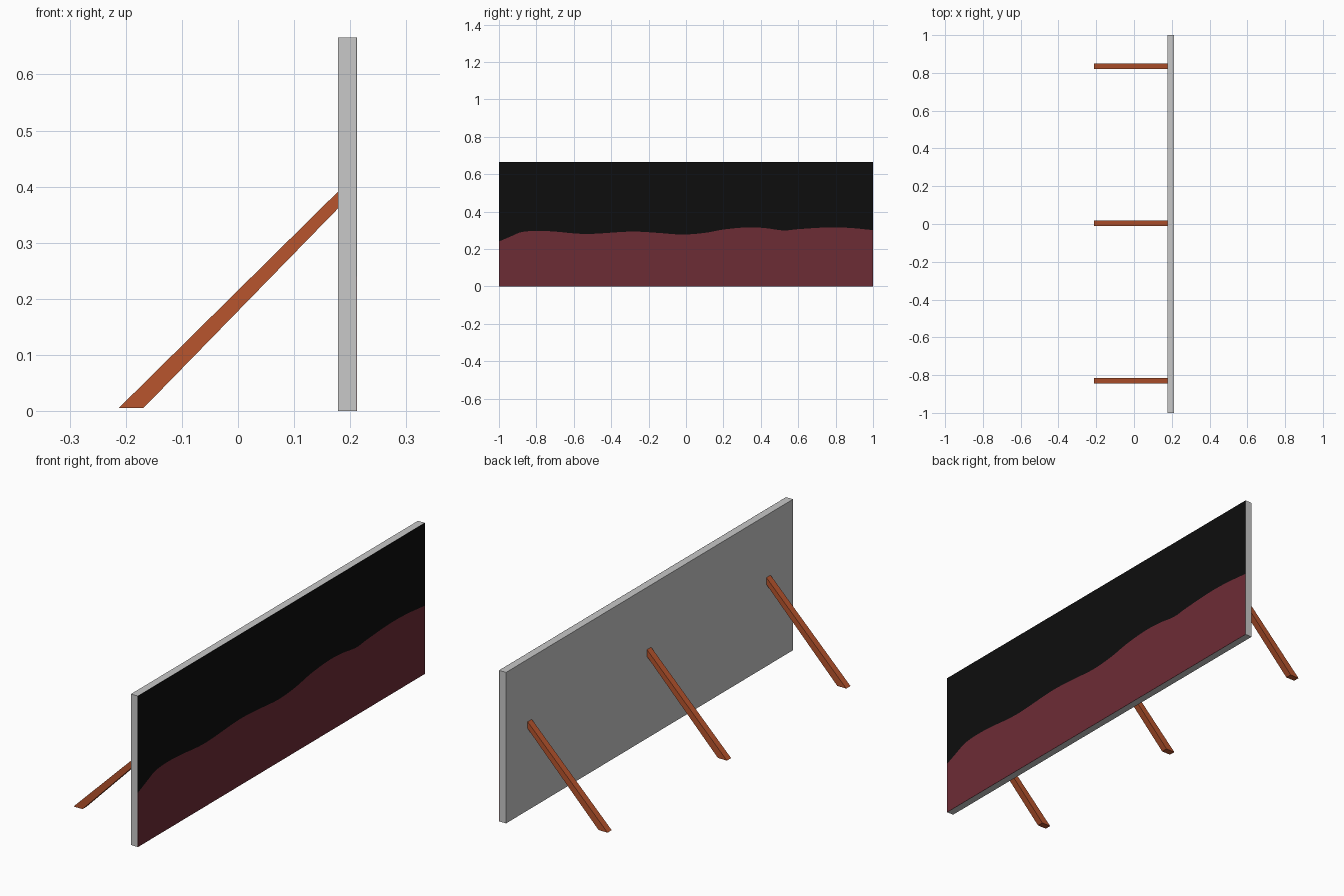
import bpy, bmesh
from mathutils import Vector

if "Cube" in bpy.data.objects:
    bpy.data.objects.remove(bpy.data.objects["Cube"])


def material(name, rgb):
    m = bpy.data.materials.new(name)
    m.diffuse_color = (*rgb, 1)
    m.use_nodes = True
    m.node_tree.nodes["Principled BSDF"].inputs["Base Color"].default_value = m.diffuse_color
    return m


grey = material("grey", (0.58, 0.58, 0.58))
orange = material("burnt orange", (0.48, 0.09, 0.027))
black = material("black", (0.004, 0.004, 0.004))
maroon = material("maroon", (0.152, 0.025, 0.036))


def prism(name, profile, offset, mat):
    """Flat closed profile of 3D points, extruded by offset."""
    bm = bmesh.new()
    face = bm.faces.new([bm.verts.new(p) for p in profile])
    ext = bmesh.ops.extrude_face_region(bm, geom=[face], use_keep_orig=True)
    moved = [v for v in ext["geom"] if isinstance(v, bmesh.types.BMVert)]
    bmesh.ops.translate(bm, verts=moved, vec=offset)
    bmesh.ops.recalc_face_normals(bm, faces=bm.faces)
    me = bpy.data.meshes.new(name)
    bm.to_mesh(me)
    bm.free()
    me.materials.append(mat)
    ob = bpy.data.objects.new(name, me)
    bpy.context.collection.objects.link(ob)
    return ob


X_BACK, X_FRONT, X_FACE, TOP = 0.178, 0.211, 0.212, 0.666

# Board
prism("board", [(X_BACK, -1, 0), (X_BACK, 1, 0), (X_BACK, 1, TOP), (X_BACK, -1, TOP)],
      (X_FRONT - X_BACK, 0, 0), grey)

# Wavy boundary between the two painted areas (y, z), smoothed with a spline
keys = [(-1, .24), (-.93, .27), (-.88, .29), (-.8, .297), (-.7, .293), (-.53, .28),
        (-.3, .293), (-.15, .286), (-.02, .277), (.1, .286), (.2, .304), (.32, .315),
        (.42, .312), (.52, .299), (.6, .306), (.75, .315), (.87, .313), (1, .301)]
pts = [Vector(k) for k in keys]
pts = [2 * pts[0] - pts[1]] + pts + [2 * pts[-1] - pts[-2]]
wave = []
for a, b, c, d in zip(pts, pts[1:], pts[2:], pts[3:]):
    for i in range(4):
        t = i / 4
        p = 0.5 * (2 * b + (c - a) * t + (2 * a - 5 * b + 4 * c - d) * t * t
                   + (3 * b - a - 3 * c + d) * t ** 3)
        wave.append((X_FRONT, p.x, p.y))
wave.append((X_FRONT, 1, keys[-1][1]))

# Painted face: thin plates below and above the wave
depth = (X_FACE - X_FRONT, 0, 0)
prism("lower_painted_area", wave + [(X_FRONT, 1, 0), (X_FRONT, -1, 0)], depth, maroon)
prism("upper_painted_area", wave + [(X_FRONT, 1, TOP), (X_FRONT, -1, TOP)], depth, black)

# Diagonal rear struts, cut flat at the ground and against the board
WIDTH = 0.029
for name, y in (("left", -0.829), ("middle", 0.003), ("right", 0.835)):
    y0 = y - WIDTH / 2
    prism("strut_" + name,
          [(-0.212, y0, 0.006), (-0.168, y0, 0.006), (X_BACK, y0, 0.361), (X_BACK, y0, 0.391)],
          (0, WIDTH, 0), orange)
